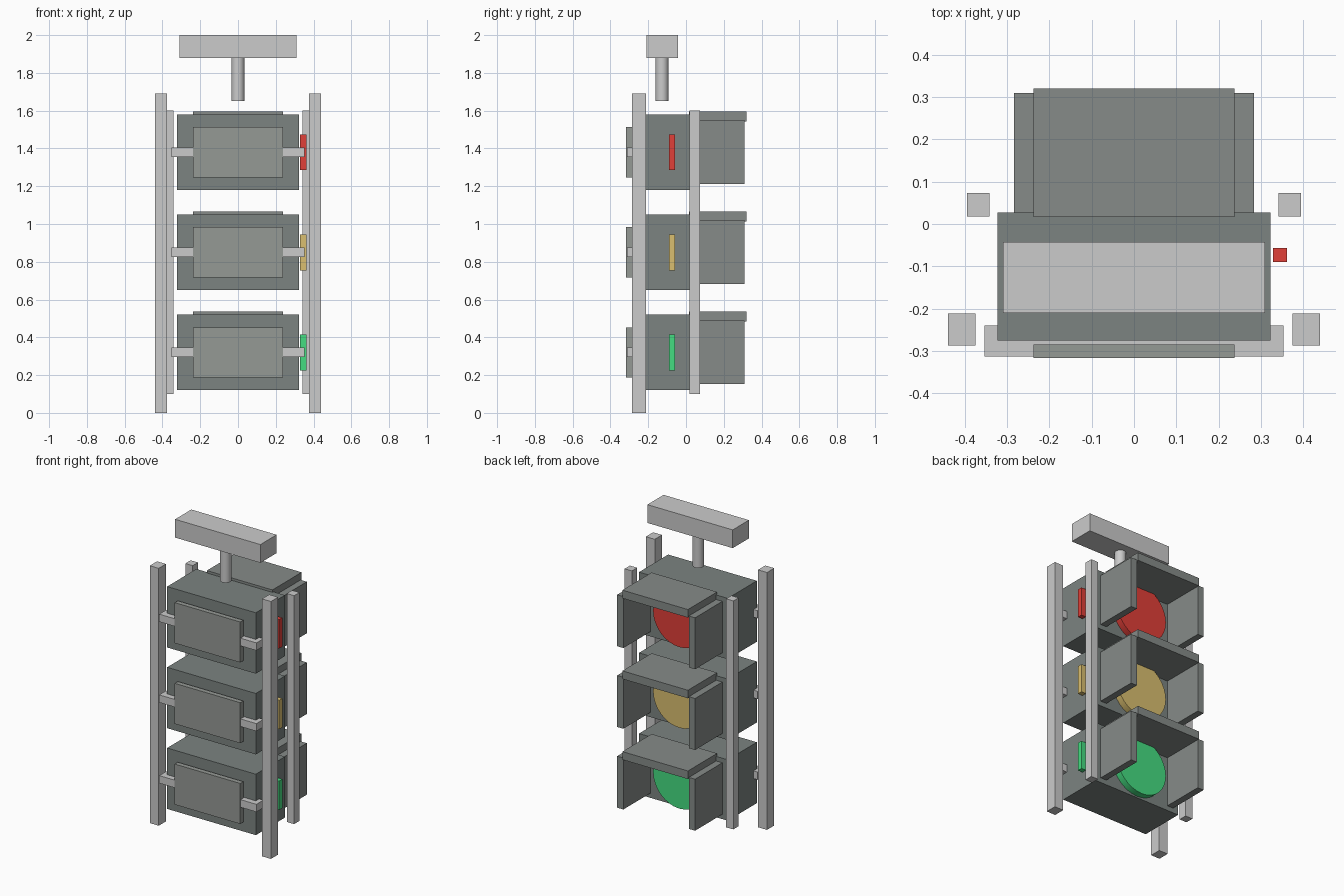
import bpy, math

if "Cube" in bpy.data.objects:
    bpy.data.objects.remove(bpy.data.objects["Cube"])


def material(name, rgb):
    m = bpy.data.materials.new(name)
    m.diffuse_color = (*rgb, 1)
    m.use_nodes = True
    m.node_tree.nodes["Principled BSDF"].inputs["Base Color"].default_value = m.diffuse_color
    return m


HOUSING = material("housing_grey", (0.20, 0.23, 0.22))
VISOR = material("visor_grey", (0.24, 0.26, 0.25))
PANEL = material("panel_grey", (0.30, 0.32, 0.30))
RED = material("red", (0.75, 0.05, 0.04))
AMBER = material("amber", (0.70, 0.52, 0.16))
GREEN = material("green", (0.06, 0.72, 0.22))


def box(name, x, y, z, mat=None):
    """Box from (min, max) ranges on each axis."""
    bpy.ops.mesh.primitive_cube_add(size=1, location=[sum(r) / 2 for r in (x, y, z)])
    ob = bpy.context.object
    ob.name = name
    ob.scale = [r[1] - r[0] for r in (x, y, z)]
    bpy.ops.object.transform_apply(location=False, rotation=False, scale=True)
    if mat:
        ob.data.materials.append(mat)
    return ob


def pair(name, x, y, z, mat=None):
    """A box on the right and its mirror on the left."""
    box(name + "_right", x, y, z, mat)
    box(name + "_left", (-x[1], -x[0]), y, z, mat)


def cylinder(name, radius, depth, loc, rot=(0, 0, 0), mat=None):
    bpy.ops.mesh.primitive_cylinder_add(vertices=32, radius=radius, depth=depth,
                                        location=loc, rotation=rot)
    ob = bpy.context.object
    ob.name = name
    bpy.ops.object.shade_smooth_by_angle(angle=math.radians(35))
    if mat:
        ob.data.materials.append(mat)
    return ob


# Hanger at the top
box("hanger_bar", (-0.31, 0.31), (-0.21, -0.042), (1.88, 2.0))
cylinder("hanger_rod", 0.034, 0.23, (0, -0.127, 1.765))

# Upright posts
pair("front_post", (0.375, 0.44), (-0.287, -0.212), (0, 1.69))
pair("back_post", (0.342, 0.395), (0.018, 0.073), (0.10, 1.60))

# Three lamp units
for label, c, mat in (("green", 0.32, GREEN), ("amber", 0.85, AMBER), ("red", 1.38, RED)):
    box(label + "_housing", (-0.322, 0.322), (-0.275, 0.027), (c - 0.2, c + 0.2), HOUSING)
    # Cover plate and its cross bracket
    box(label + "_cover_plate", (-0.238, 0.238), (-0.317, -0.285), (c - 0.133, c + 0.133), PANEL)
    box(label + "_bracket", (-0.353, 0.353), (-0.313, -0.24), (c - 0.025, c + 0.025))
    # Visor
    box(label + "_visor_top", (-0.238, 0.238), (0.017, 0.32), (c + 0.163, c + 0.216), VISOR)
    pair(label + "_visor_side", (0.238, 0.283), (0.012, 0.31), (c - 0.168, c + 0.17), VISOR)
    # Lens and side indicator
    cylinder(label + "_lens", 0.19, 0.05, (0, 0.045, c), (math.pi / 2, 0, 0), mat)
    box(label + "_side_indicator", (0.328, 0.362), (-0.09, -0.057), (c - 0.095, c + 0.095), mat)
